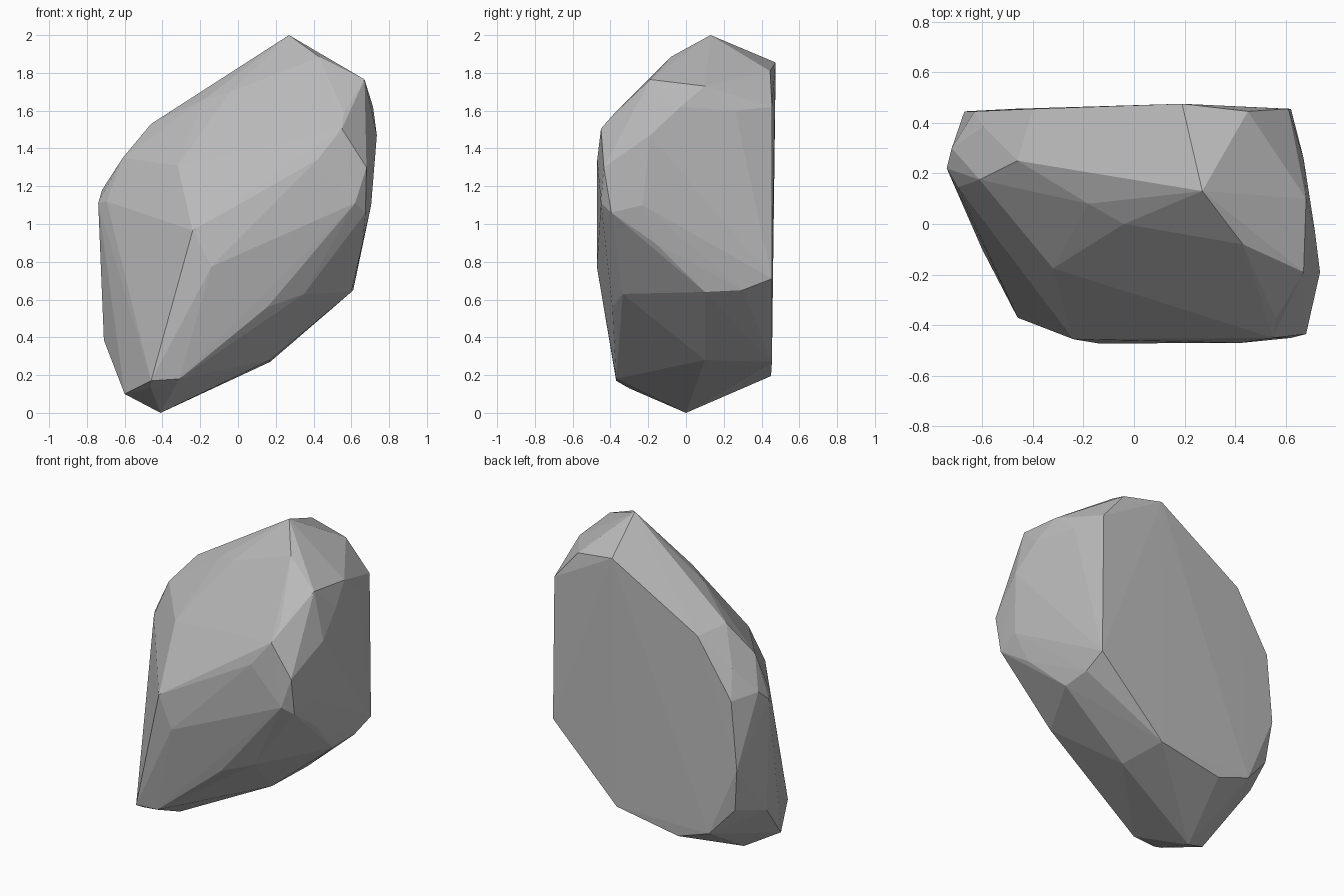
import bpy, bmesh

# Corner points of the faceted boulder, grouped by region
crown = [(.27, .13, 2), (.19, .475, 1.855), (.43, -.08, 1.885), (.67, -.19, 1.765),
         (.68, .10, 1.73), (.45, .445, 1.81), (.61, .455, 1.62), (.67, .26, 1.6),
         (-.04, 0, 1.70), (-.18, .08, 1.66), (-.46, .25, 1.53), (-.4, .455, 1.51)]
right_side = [(.735, -.19, 1.47), (.715, -.03, 1.62), (.68, -.435, 1.30), (.705, -.23, 1.10),
              (.675, -.395, 1.06), (.66, -.165, .90), (.6, .1, .64), (.61, .3, .65),
              (.62, .455, .71)]
front_side = [(.55, -.45, 1.505), (.56, -.375, 1.59), (.42, -.47, 1.34), (.62, -.45, 1.11),
              (-.24, -.455, .965), (-.14, -.472, .775), (-.32, -.175, 1.31),
              (.35, -.335, .63), (.155, -.39, .56)]
left_side = [(-.61, .175, 1.35), (-.72, .3, 1.18), (-.74, .22, 1.11), (-.695, .145, 1.12),
             (-.595, .385, 1.33), (-.63, .445, 1.15), (-.67, .445, .72), (-.64, .42, .45),
             (-.71, .2, .385)]
base = [(-.41, 0, 0), (-.46, -.37, .17), (-.31, -.37, .18), (-.46, -.3, .13),
        (-.6, -.1, .1), (-.48, .455, .27), (-.26, .45, .195), (.17, .455, .27),
        (.17, .1, .28)]

# Wrap the corners in a convex skin
bm = bmesh.new()
for p in crown + right_side + front_side + left_side + base:
    bm.verts.new(p)
hull = bmesh.ops.convex_hull(bm, input=bm.verts[:])
loose = [v for v in bm.verts if not v.link_faces]
bmesh.ops.delete(bm, geom=loose, context='VERTS')
bmesh.ops.recalc_face_normals(bm, faces=bm.faces[:])

mesh = bpy.data.meshes.new("boulder")
bm.to_mesh(mesh)
bm.free()

# Plain grey stone
stone = bpy.data.materials.new("grey_stone")
stone.diffuse_color = (.5, .5, .5, 1)
mesh.materials.append(stone)
boulder = bpy.data.objects.new("boulder", mesh)
bpy.context.collection.objects.link(boulder)
